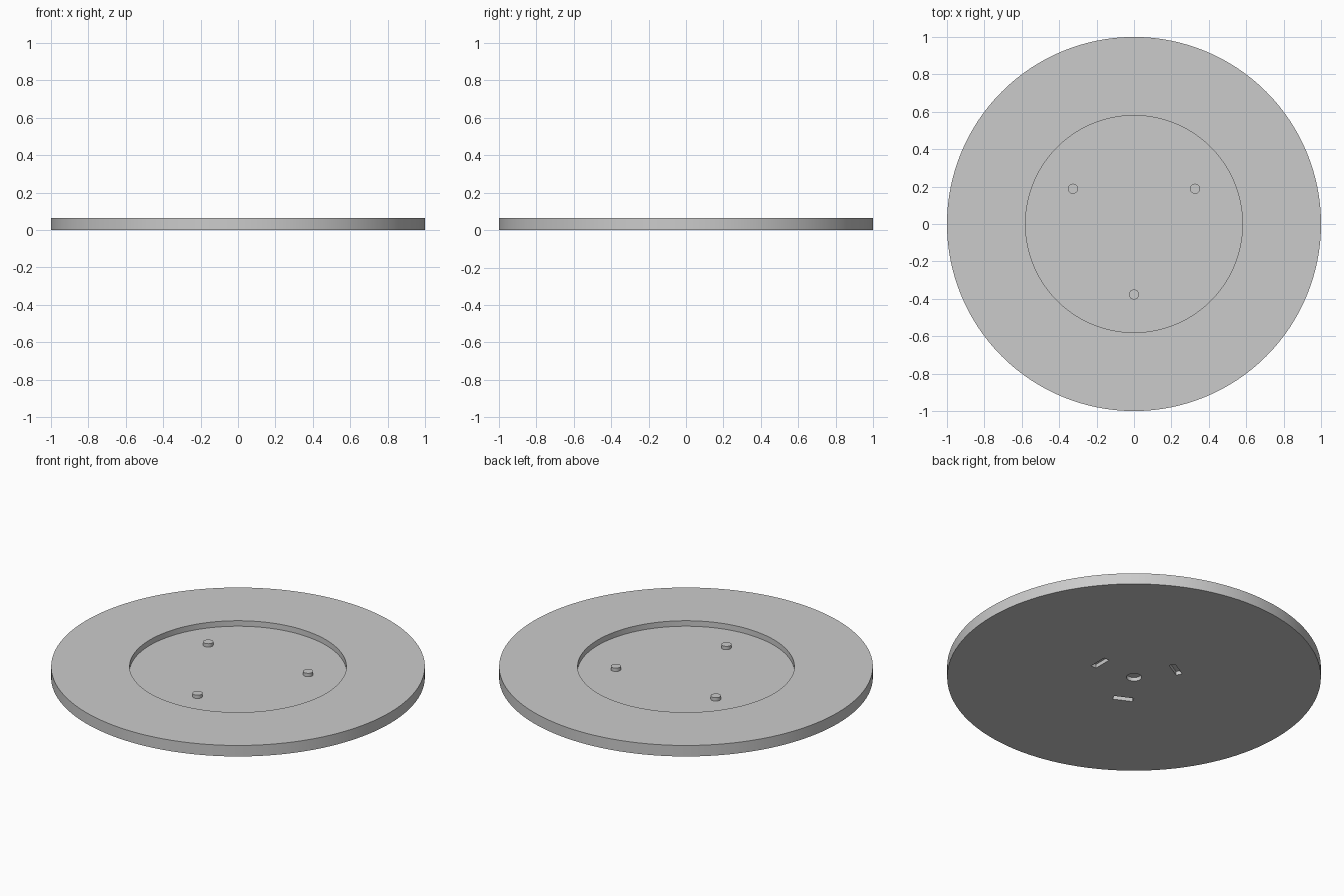
import bpy
import math

if "Cube" in bpy.data.objects:
    bpy.data.objects.remove(bpy.data.objects["Cube"], do_unlink=True)

THICK = 0.065      # plate thickness
FLOOR = 0.0325     # height of the recess floor
POCKET = 0.022     # depth of the pockets underneath

grey = bpy.data.materials.new("plain_grey")
grey.use_nodes = True
grey.diffuse_color = (0.6, 0.6, 0.6, 1)
grey.node_tree.nodes["Principled BSDF"].inputs["Base Color"].default_value = (0.6, 0.6, 0.6, 1)


def cylinder(name, radius, z0, z1, x=0, y=0, sides=128):
    bpy.ops.mesh.primitive_cylinder_add(vertices=sides, radius=radius, depth=z1 - z0,
                                        location=(x, y, (z0 + z1) / 2))
    obj = bpy.context.object
    obj.name = name
    obj.data.materials.append(grey)
    return obj


def select_only(obj):
    bpy.ops.object.select_all(action='DESELECT')
    obj.select_set(True)
    bpy.context.view_layer.objects.active = obj


def carve(obj, cutter):
    cutter.hide_render = True
    select_only(obj)
    mod = obj.modifiers.new("carve", 'BOOLEAN')
    mod.operation = 'DIFFERENCE'
    mod.solver = 'EXACT'
    mod.object = cutter
    bpy.ops.object.modifier_apply(modifier=mod.name)
    bpy.data.objects.remove(cutter, do_unlink=True)


def smooth(obj):
    select_only(obj)
    bpy.ops.object.shade_smooth_by_angle(angle=math.radians(30))


# Round plate with a shallow recess on top
plate = cylinder("round_plate", 1, 0, THICK)
carve(plate, cylinder("recess_cutter", 0.58, FLOOR, 0.2))

# Centre pocket and three tangential slots underneath
carve(plate, cylinder("centre_pocket_cutter", 0.041, -0.1, POCKET, sides=32))
for angle in (0, 120, 244):
    a = math.radians(angle)
    bpy.ops.mesh.primitive_cube_add(size=1, rotation=(0, 0, a), location=(
        0.237 * math.cos(a), 0.237 * math.sin(a), POCKET - 0.05))
    slot = bpy.context.object
    slot.name = "slot_cutter"
    slot.scale = (0.035, 0.11, 0.1)
    slot.data.materials.append(grey)
    bpy.context.view_layer.update()
    carve(plate, slot)
smooth(plate)

# Three locating pegs on the recess floor
for name, angle in (("left_peg", 30), ("right_peg", 150), ("front_peg", 270)):
    a = math.radians(angle)
    smooth(cylinder(name, 0.027, FLOOR - 0.005, FLOOR + 0.02,
                    0.377 * math.cos(a), 0.377 * math.sin(a), 32))
